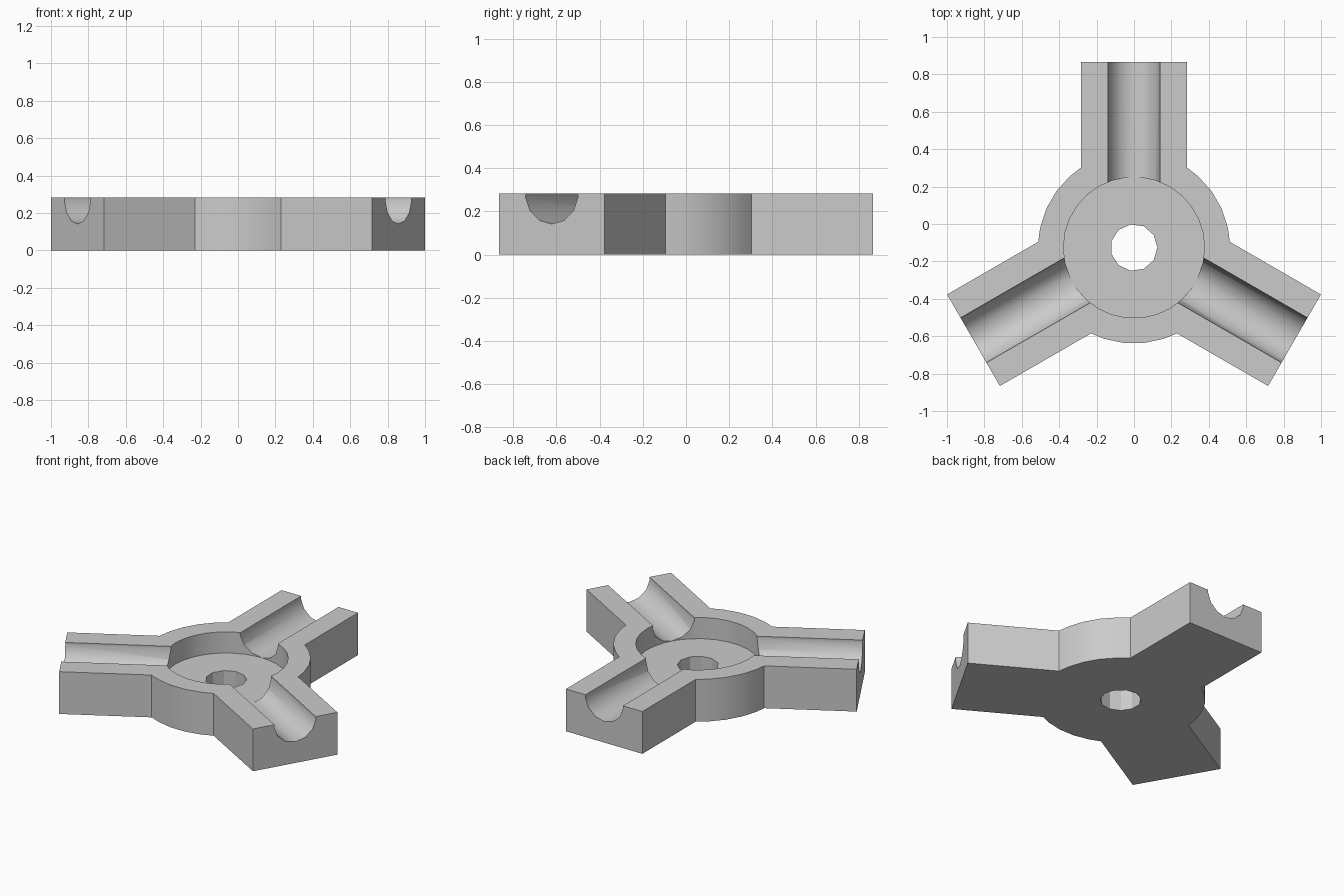
import bpy
import bmesh
from math import sin, cos, asin, pi, radians
from mathutils import Matrix, Vector

cube = bpy.data.objects.get("Cube")
if cube:
    bpy.data.objects.remove(cube, do_unlink=True)

HEIGHT = 0.283
ARM_REACH, ARM_HALF = 0.991, 0.2825
HUB_R, POCKET_R, HOLE_R, GROOVE_R = 0.513, 0.377, 0.125, 0.1413
FLOOR = 0.141
CENTRE = Vector((0, -0.126, 0))
ARM_ANGLES = [radians(a) for a in (90, 210, 330)]

grey = bpy.data.materials.new("light grey")
grey.use_nodes = True
colour = (0.6, 0.6, 0.6, 1)
grey.diffuse_color = colour
grey.node_tree.nodes["Principled BSDF"].inputs["Base Color"].default_value = colour


def prism(name, outline, depth, matrix):
    """Extrude a flat outline along its local z, then place it."""
    bm = bmesh.new()
    face = bm.faces.new([bm.verts.new((x, y, 0)) for x, y in outline])
    grown = bmesh.ops.extrude_face_region(bm, geom=[face])["geom"]
    top = [v for v in grown if isinstance(v, bmesh.types.BMVert)]
    bmesh.ops.translate(bm, verts=top, vec=(0, 0, depth))
    bmesh.ops.recalc_face_normals(bm, faces=bm.faces)
    bmesh.ops.transform(bm, matrix=matrix, verts=bm.verts)
    mesh = bpy.data.meshes.new(name)
    bm.to_mesh(mesh)
    bm.free()
    mesh.materials.append(grey)
    obj = bpy.data.objects.new(name, mesh)
    bpy.context.collection.objects.link(obj)
    return obj


def polar(r, a):
    return r * cos(a), r * sin(a)


def circle(r, sides):
    return [polar(r, 2 * pi * i / sides) for i in range(sides)]


# Hub with three arms, as one outline
half = asin(ARM_HALF / HUB_R)
outline = []
for a in ARM_ANGLES:
    along, across = Vector((cos(a), sin(a))), Vector((-sin(a), cos(a)))
    for side in (-1, 1):
        outline.append(tuple(along * ARM_REACH + across * ARM_HALF * side))
    outline.append(polar(HUB_R, a + half))
    outline += [polar(HUB_R, a + radians(d)) for d in (42, 54, 66, 78)]
    outline.append(polar(HUB_R, a + radians(120) - half))
body = prism("three_arm_hub", outline, HEIGHT, Matrix.Translation(CENTRE))

# Cutters: round pocket, centre hole and a channel along each arm
cutters = [
    prism("pocket_cutter", circle(POCKET_R, 30), HEIGHT,
          Matrix.Translation(CENTRE + Vector((0, 0, FLOOR)))),
    prism("hole_cutter", circle(HOLE_R, 11), HEIGHT * 2,
          Matrix.Translation(CENTRE - Vector((0, 0, 0.1)))),
]
for a in ARM_ANGLES:
    place = (Matrix.Translation(CENTRE + Vector((0, 0, HEIGHT)))
             @ Matrix.Rotation(a, 4, 'Z')
             @ Matrix.Rotation(pi / 2, 4, 'Y')
             @ Matrix.Translation((0, 0, 0.25)))
    cutters.append(prism("channel_cutter", circle(GROOVE_R, 13), 1, place))

bpy.context.view_layer.objects.active = body
for cutter in cutters:
    cutter.hide_render = True
    mod = body.modifiers.new(cutter.name, 'BOOLEAN')
    mod.operation = 'DIFFERENCE'
    mod.solver = 'EXACT'
    mod.object = cutter
    bpy.ops.object.modifier_apply(modifier=mod.name)
    bpy.data.objects.remove(cutter, do_unlink=True)

# Smooth round walls, crisp edges
bpy.ops.object.select_all(action='DESELECT')
body.select_set(True)
bpy.ops.object.shade_smooth_by_angle(angle=radians(30))
